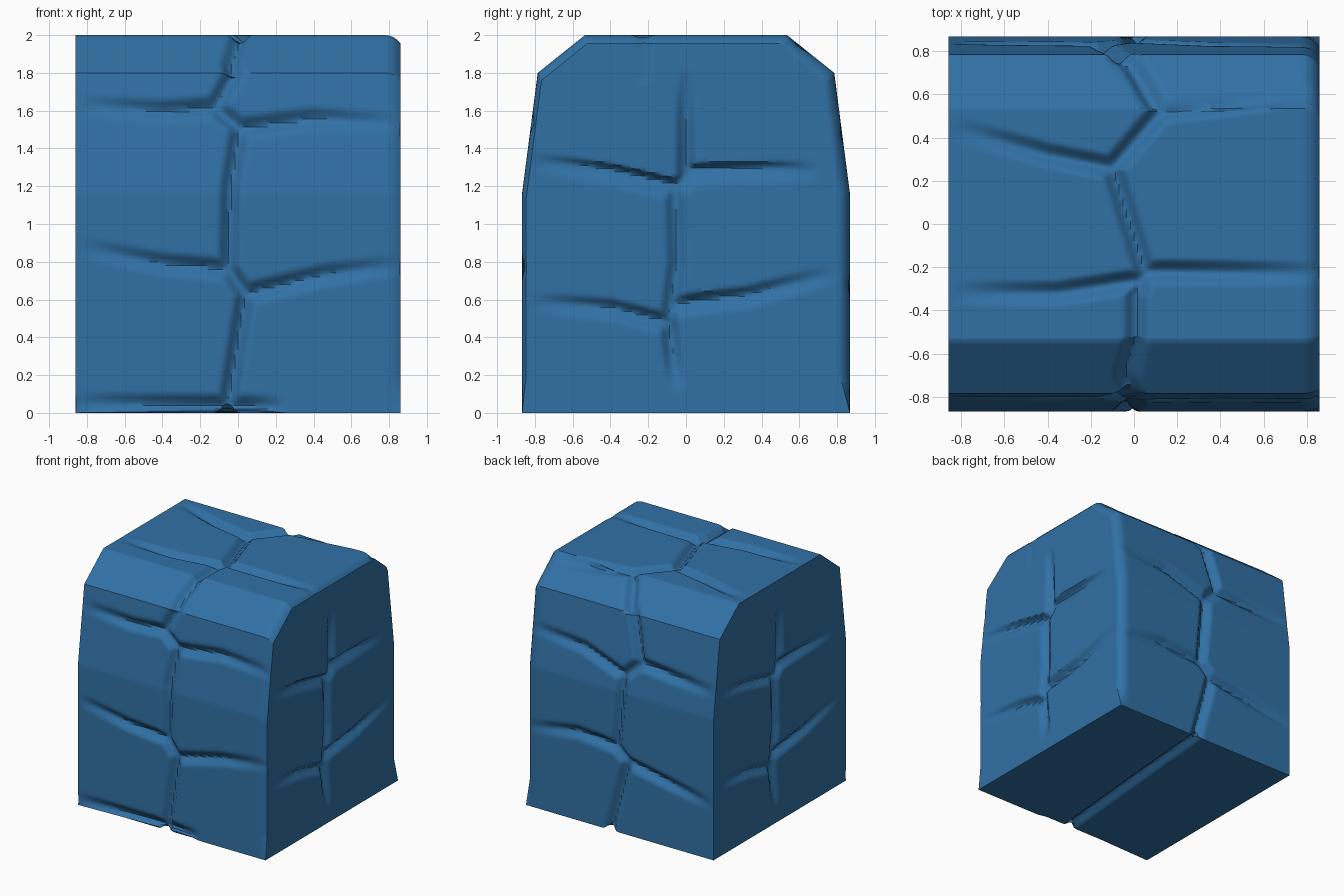
import bpy
import bmesh
from mathutils import Vector

if "Cube" in bpy.data.objects:
    bpy.data.objects.remove(bpy.data.objects["Cube"])

CELLS = 100          # grid cells along each side of the block
HALF = 0.86          # half length along x
GROOVE_WIDTH = 0.065

# Half depth of the block at each height: straight wall, lean, chamfer
PROFILE = [(0, 0.868), (1.16, 0.868), (1.8, 0.785), (2, 0.535)]


def half_depth(z):
    for (z0, w0), (z1, w1) in zip(PROFILE, PROFILE[1:]):
        if z <= z1 + 1e-6:
            return w0 + (w1 - w0) * (z - z0) / (z1 - z0)
    return PROFILE[-1][1]


def groove(points, start=0.05, end=0.05):
    """Polyline cut in the plane of one face, with depth at both ends."""
    return [Vector(p) for p in points], start, end


def crack(*points):
    """Side groove that fades out to nothing."""
    return groove(points, 0.05, 0)


# Front joints, in x and z
front = [
    groove([(-.06, 0), (.04, .63), (-.05, .76), (-.04, 1.2), (.01, 1.51), (-.12, 1.62), (-.02, 1.8)]),
    crack((.04, .63), (.45, .73), (.9, .79)),
    crack((-.05, .76), (-.4, .79), (-.85, .88)),
    crack((.01, 1.51), (.4, 1.56), (.9, 1.53)),
    crack((-.12, 1.62), (-.4, 1.6), (-.85, 1.63)),
    crack((-.06, .04), (-.9, .05)),
    crack((-.06, .04), (.25, .03)),
]
# Back joints, in x and z
back = [
    groove([(.09, 0), (-.07, .6), (.04, .7), (-.02, 1.3), (-.16, 1.43), (-.07, 1.8)]),
    crack((-.07, .6), (-.85, .45)),
    crack((.04, .7), (.4, .73), (.85, .66)),
    crack((-.02, 1.3), (.35, 1.43), (.85, 1.48)),
    crack((-.16, 1.43), (-.85, 1.37)),
]
# Top joints, in x and y
top = [
    groove([(-.02, -.79), (-.04, -.72), (.01, -.53), (.01, -.33), (.05, -.22), (-.1, .26),
            (.12, .52), (-.02, .76), (-.07, .79)]),
    crack((.12, .52), (.85, .61)),
    crack((-.1, .26), (-.4, .32), (-.85, .45)),
    crack((.05, -.22), (.9, -.23)),
    crack((.03, -.26), (-.35, -.32), (-.85, -.32)),
]
# Bottom joint, in x and y
bottom = [groove([(-.06, -.87), (.02, 0), (.09, .87)])]
# End joints, in y and z
end = [
    groove([(0, 1.26), (-.06, 1.2), (-.05, .8), (-.09, .48)], 0.04, 0.04),
    crack((0, 1.26), (0, 1.85)),
    crack((0, 1.29), (.3, 1.3), (.75, 1.31)),
    crack((-.06, 1.21), (-.4, 1.29), (-.85, 1.36)),
    crack((-.05, .58), (.35, .63), (.85, .76)),
    crack((-.09, .48), (-.4, .56), (-.85, .6)),
    crack((-.09, .48), (-.05, .12)),
]


def cut_depth(grooves, u, v):
    """Deepest groove at a point of a face."""
    p = Vector((u, v))
    deepest = 0
    for points, start, finish in grooves:
        total = sum((b - a).length for a, b in zip(points, points[1:]))
        run = 0
        for a, b in zip(points, points[1:]):
            edge = b - a
            t = min(1, max(0, (p - a).dot(edge) / edge.length_squared))
            distance = (p - a - edge * t).length
            if distance < GROOVE_WIDTH:
                along = (run + t * edge.length) / total
                depth = start + (finish - start) * along ** 2
                s = 1 - distance / GROOVE_WIDTH
                deepest = max(deepest, depth * s * s * (3 - 2 * s))
            run += edge.length
    return deepest


# Dense block shaped by the profile
bm = bmesh.new()
bmesh.ops.create_cube(bm, size=2)
bmesh.ops.subdivide_edges(bm, edges=bm.edges[:], cuts=CELLS - 1, use_grid_fill=True)
for v in bm.verts:
    z = v.co.z + 1
    v.co = (v.co.x * HALF, v.co.y * half_depth(z), z)
bm.normal_update()

# Press the joints into every side
offsets = {}
for v in bm.verts:
    x, y, z = v.co
    depth = 0
    if z > 1.79:
        depth = max(depth, cut_depth(top, x, y))
    if z < 0.01:
        depth = max(depth, cut_depth(bottom, x, y))
    if z < 1.81 and abs(y) > half_depth(z) - 0.001:
        depth = max(depth, cut_depth(front if y < 0 else back, x, z))
    if abs(x) > HALF - 0.001:
        side = 1 if x > 0 else -1
        depth = max(depth, cut_depth(end, y * side, z))
    if depth:
        offsets[v] = v.normal * depth
for v, offset in offsets.items():
    v.co -= offset

# Round off the left end, keeping the flared foot
for v in bm.verts:
    t = max(0, (v.co.x - 0.76) / 0.1)
    if t > 0:
        pull = t ** 3
        foot = min(1, v.co.z / 0.2)
        shrink = 0.06 if v.co.y > 0 else 0.025
        v.co.y *= 1 - shrink * pull * foot
        v.co.z *= 1 - 0.022 * pull

mesh = bpy.data.meshes.new("stone_block")
bm.to_mesh(mesh)
bm.free()
block = bpy.data.objects.new("stone_block", mesh)
bpy.context.collection.objects.link(block)

# Blue stone colour
material = bpy.data.materials.new("blue_stone")
material.use_nodes = True
colour = (0.03, 0.165, 0.38, 1)
material.diffuse_color = colour
material.node_tree.nodes["Principled BSDF"].inputs["Base Color"].default_value = colour
mesh.materials.append(material)

bpy.ops.object.select_all(action="DESELECT")
block.select_set(True)
bpy.context.view_layer.objects.active = block
bpy.ops.object.shade_smooth_by_angle(angle=0.7)
